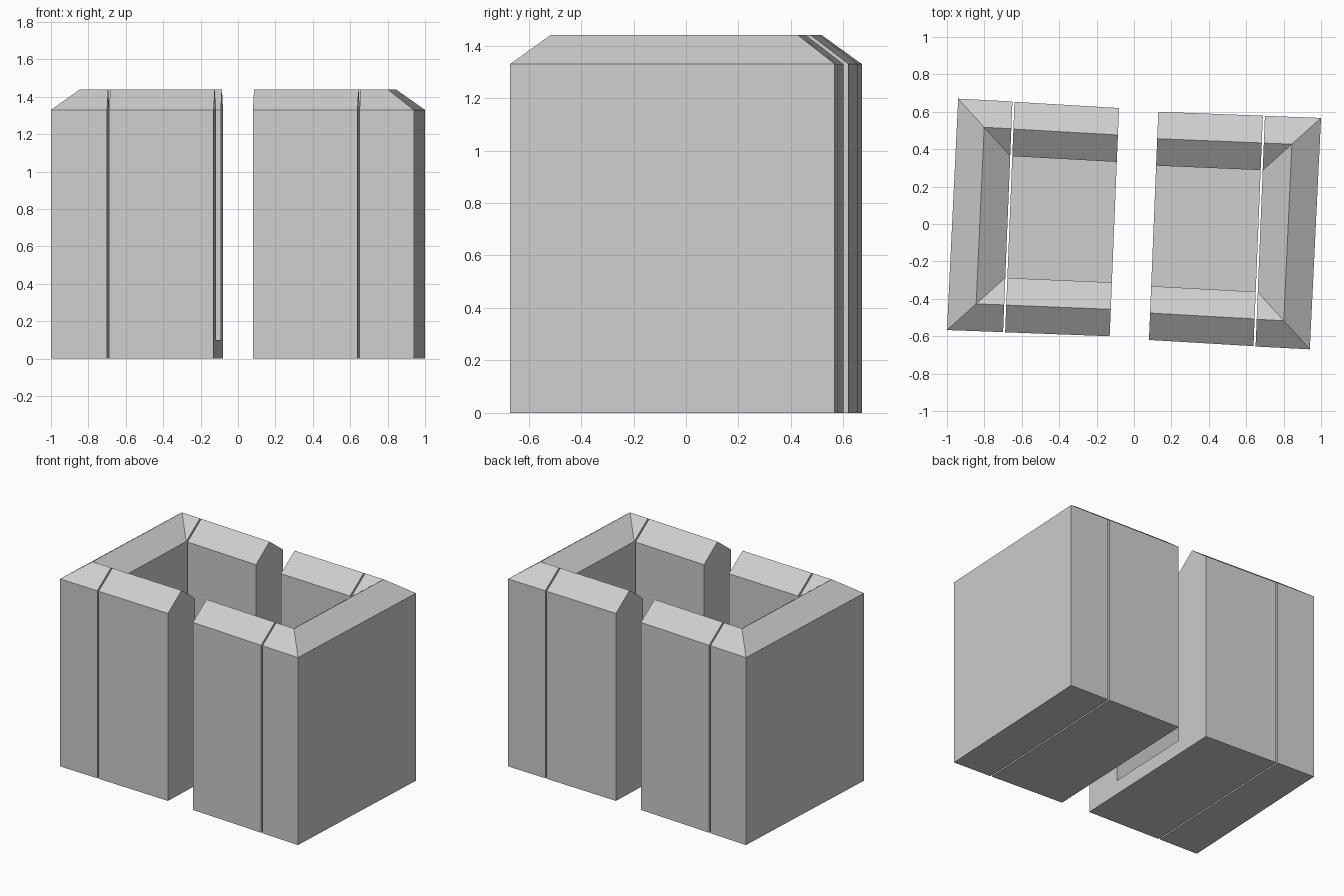
import bpy, bmesh
from math import pi
from mathutils import Vector, Matrix

cube = bpy.data.objects.get("Cube")
if cube:
    bpy.data.objects.remove(cube)

EAVE, RIDGE, FLOOR = 1.33, 1.44, 0.10
WALL = 0.236               # wall thickness as a share of the depth

grey = bpy.data.materials.new("light_grey")
grey.use_nodes = True
grey.diffuse_color = (0.62, 0.62, 0.62, 1)
grey.node_tree.nodes["Principled BSDF"].inputs["Base Color"].default_value = grey.diffuse_color


def section(front, back, profile):
    """Upright section: (share of the way front to back, height) pairs."""
    f, b = Vector(front), Vector(back)
    return [(*f.lerp(b, t), z) for t, z in profile]


def add_part(name, verts, faces, turn):
    bm = bmesh.new()
    vs = [bm.verts.new(v) for v in verts]
    for f in faces:
        bm.faces.new([vs[i] for i in f])
    bmesh.ops.recalc_face_normals(bm, faces=bm.faces)
    bm.transform(Matrix.Rotation(turn, 4, 'Z'))
    mesh = bpy.data.meshes.new(name)
    bm.to_mesh(mesh)
    bm.free()
    mesh.materials.append(grey)
    bpy.context.collection.objects.link(bpy.data.objects.new(name, mesh))


# Half of the ridged wall outline, mirrored for the back wall
half = [(0, 0), (0, EAVE), (WALL / 2, RIDGE), (WALL, EAVE)]
mirror = [(1 - t, z) for t, z in reversed(half)]
channel = half + [(WALL, FLOOR), (1 - WALL, FLOOR)] + mirror
gable = half + mirror


def channel_part(name, turn):
    # Front wall, floor and back wall as one tapering trough
    verts = (section((-0.689, -0.579), (-0.639, 0.653), channel)
             + section((-0.13, -0.60), (-0.08, 0.62), channel))
    n = len(channel)
    faces = [(i, (i + 1) % n, (i + 1) % n + n, i + n) for i in range(n)]
    faces += [tuple(range(n)), tuple(range(n, 2 * n))]
    add_part(name, verts, faces, turn)


def end_part(name, turn):
    # Thick end wall with a mitred, ridged top
    inner = section((-0.70, -0.578), (-0.65, 0.655), gable)
    outer = section((-1.0, -0.567), (-0.94, 0.67),
                    [(0, 0), (0, EAVE), (1, EAVE), (1, 0)])
    ridge = []
    for o, i in ((outer[1], inner[3]), (outer[2], inner[4])):
        p = (Vector(o) + Vector(i)) / 2
        ridge.append((p.x, p.y, RIDGE))
    faces = [tuple(range(8)), (8, 9, 10, 11), (0, 7, 11, 8),   # sides, base
             (0, 1, 9, 8), (7, 6, 10, 11),                     # front, back
             (9, 10, 13, 12), (12, 13, 4, 3),                  # long slopes
             (1, 2, 12, 9), (2, 3, 12),                        # front mitre
             (6, 5, 13, 10), (5, 4, 13)]                       # back mitre
    add_part(name, inner + outer + ridge, faces, turn)


# The two halves are half a turn apart
for side, turn in (("right", 0), ("left", pi)):
    channel_part(side + "_channel", turn)
    end_part(side + "_end_wall", turn)
